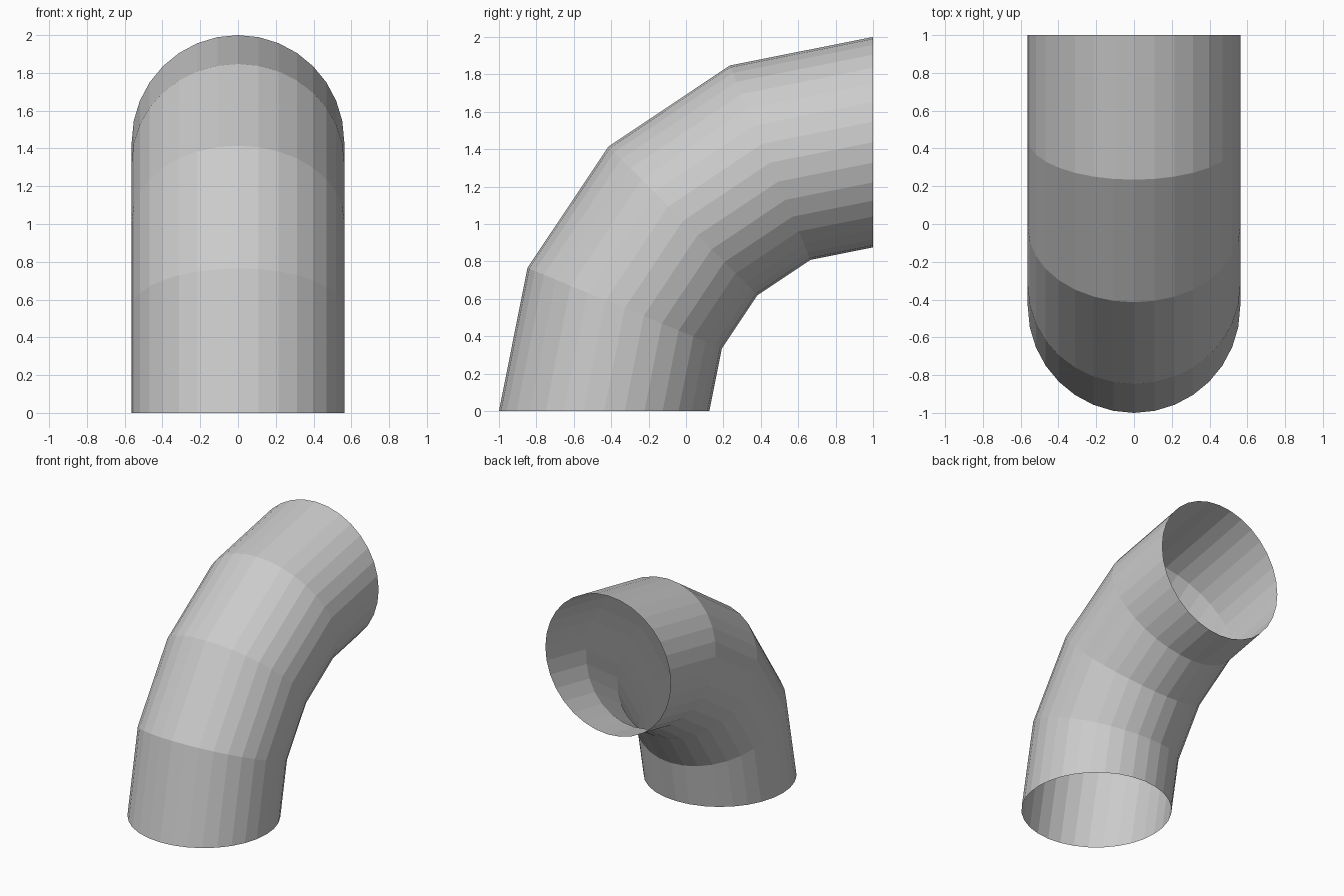
import bpy, bmesh
from math import pi, sin, cos

if "Cube" in bpy.data.objects:
    bpy.data.objects.remove(bpy.data.objects["Cube"])

SIDES, BENDS = 32, 4
BEND_RADIUS, PIPE_RADIUS = 1.4375, 0.5625

# Open elbow: a circular ring swept a quarter turn about the x-parallel axis at y=1, z=0
bm = bmesh.new()
rings = []
for i in range(BENDS + 1):
    a = i * pi / 2 / BENDS
    ring = []
    for j in range(SIDES):
        t = 2 * pi * j / SIDES
        r = BEND_RADIUS + PIPE_RADIUS * cos(t)
        ring.append(bm.verts.new((PIPE_RADIUS * sin(t), 1 - r * cos(a), r * sin(a))))
    rings.append(ring)

# Flat wall panels between neighbouring rings, facing outward
for lower, upper in zip(rings, rings[1:]):
    for j in range(SIDES):
        k = (j + 1) % SIDES
        bm.faces.new((lower[j], lower[k], upper[k], upper[j]))
bm.normal_update()
first = next(iter(bm.faces))
if first.normal.y > 0:
    bmesh.ops.reverse_faces(bm, faces=bm.faces[:])

mesh = bpy.data.meshes.new("pipe_elbow")
bm.to_mesh(mesh)
bm.free()
bpy.context.collection.objects.link(bpy.data.objects.new("pipe_elbow", mesh))
